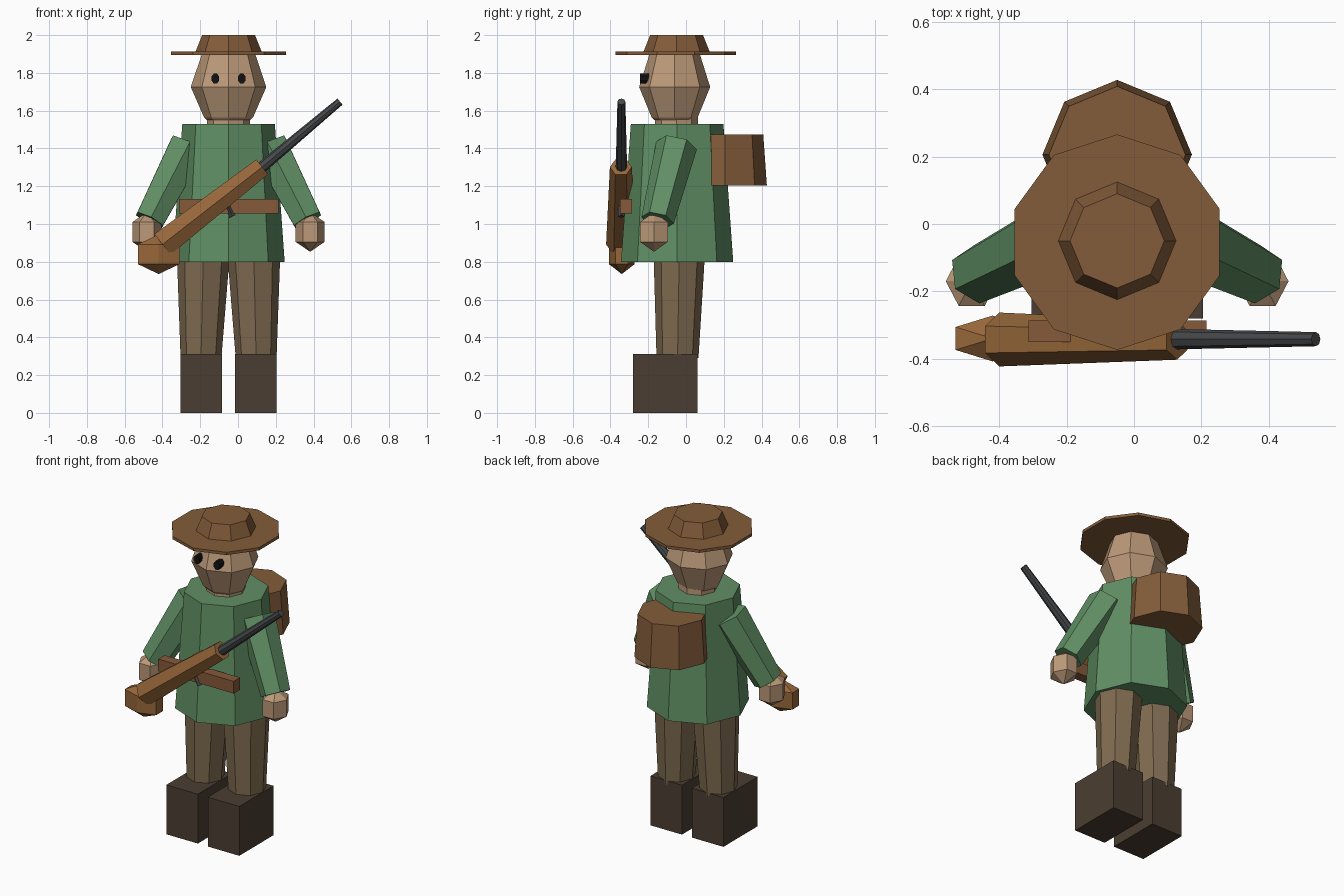
import bpy, bmesh
from math import cos, sin, tau, pi
from mathutils import Vector

if "Cube" in bpy.data.objects:
    bpy.data.objects.remove(bpy.data.objects["Cube"])

CX, CY = -0.05, -0.05   # body axis


def material(name, rgb):
    m = bpy.data.materials.new(name)
    m.diffuse_color = (*rgb, 1)
    m.use_nodes = True
    m.node_tree.nodes["Principled BSDF"].inputs["Base Color"].default_value = m.diffuse_color
    return m


GREEN = material("green_cloth", (0.12, 0.28, 0.13))
FELT = material("brown_felt", (0.23, 0.107, 0.042))
SKIN = material("skin", (0.50, 0.32, 0.19))
TROUSER = material("trouser_cloth", (0.21, 0.145, 0.08))
BOOT = material("boot_leather", (0.069, 0.048, 0.032))
WOOD = material("wood", (0.31, 0.136, 0.042))
LEATHER = material("leather", (0.24, 0.10, 0.042))
METAL = material("dark_metal", (0.061, 0.065, 0.069))
BLACK = material("black", (0.006, 0.006, 0.006))


def finish(name, bm, mat):
    bmesh.ops.remove_doubles(bm, verts=bm.verts, dist=1e-5)
    bmesh.ops.recalc_face_normals(bm, faces=bm.faces)
    me = bpy.data.meshes.new(name)
    bm.to_mesh(me)
    bm.free()
    me.materials.append(mat)
    ob = bpy.data.objects.new(name, me)
    bpy.context.collection.objects.link(ob)
    return ob


def loft(name, rings, sides, mat, u=(1, 0, 0), v=(0, 1, 0), turn=0.0):
    """Rings of (centre, radius along u, radius along v), joined and capped."""
    bm = bmesh.new()
    u, v = Vector(u), Vector(v)
    loops = []
    for c, ru, rv in rings:
        angles = [turn + tau * i / sides for i in range(sides)]
        loops.append([bm.verts.new(Vector(c) + u * ru * cos(a) + v * rv * sin(a))
                      for a in angles])
    for a, b in zip(loops, loops[1:]):
        for i in range(sides):
            j = (i + 1) % sides
            bm.faces.new((a[i], a[j], b[j], b[i]))
    bm.faces.new(loops[0])
    bm.faces.new(loops[-1])
    return finish(name, bm, mat)


def upright(name, x, y, profile, sides, mat, turn=0.0):
    """Vertical part from a (radius, z) profile."""
    return loft(name, [((x, y, z), r, r) for r, z in profile], sides, mat, turn=turn)


def rod(name, a, b, ra, rb, sides, mat):
    """Tapered rod between two points, a corner pointing along y."""
    d = (Vector(b) - Vector(a)).normalized()
    u = Vector((0, 1, 0))
    u = (u - d * u.dot(d)).normalized()
    return loft(name, [(a, ra, ra), (b, rb, rb)], sides, mat, u, d.cross(u))


def box(name, lo, hi, mat):
    bm = bmesh.new()
    bmesh.ops.create_cube(bm, size=1)
    for vert in bm.verts:
        vert.co = [(l + h) / 2 + c * (h - l) for l, h, c in zip(lo, hi, vert.co)]
    return finish(name, bm, mat)


def knob(name, c, rx, ry, rz, mat, turn=0.0):
    """Six-sided prism with pointed ends."""
    x, y, z = c
    steps = ((-1, 0), (-0.5, 1), (0.5, 1), (1, 0))
    return loft(name, [((x, y, z + h * rz), s * rx, s * ry) for h, s in steps],
                6, mat, turn=turn)


# Torso, neck and head
upright("tunic", CX, CY + 0.003, [(0.297, 0.80), (0.245, 1.53)], 8, GREEN)
upright("neck", CX, CY, [(0.113, 1.45), (0.113, 1.62)], 8, SKIN)
loft("head", [((CX, -0.06, z), r, r * 0.94) for r, z in
              ((0.115, 1.55), (0.13, 1.565), (0.2, 1.725), (0.143, 1.895))], 8, SKIN)

# Hat
upright("hat_brim", CX, CY - 0.004, [(0.32, 1.895), (0.32, 1.913)], 10, FELT, pi / 2)
upright("hat_crown", CX, CY, [(0.178, 1.905), (0.14, 2.0)], 8, FELT)

# Paired parts
for side, s in (("left", 1), ("right", -1)):
    loft(f"{side}_eye", [((CX + s * 0.07, y, 1.77), 0.022, 0.028) for y in (-0.243, -0.18)],
         8, BLACK, v=(0, 0, 1), turn=pi / 8)
    rod(f"{side}_sleeve", (CX + s * 0.215, -0.05, 1.415), (CX + s * 0.418, -0.15, 1.02),
        0.11, 0.088, 6, GREEN)
    knob(f"{side}_hand", (CX + s * 0.432, -0.17, 0.958), 0.077, 0.085, 0.105, SKIN)
    loft(f"{side}_leg", [((CX + s * 0.146, CY + 0.005, 0.29), 0.108, 0.111),
                         ((CX + s * 0.134, CY + 0.014, 0.82), 0.139, 0.135)], 8, TROUSER)
    x = CX + s * 0.145
    box(f"{side}_boot", (x - 0.11, -0.28, 0), (x + 0.11, 0.062, 0.312), BOOT)

# Belt and backpack
box("belt", (-0.313, -0.35, 1.055), (0.215, -0.287, 1.132), LEATHER)
upright("backpack", CX, 0.206, [(0.222, 1.205), (0.203, 1.475)], 8, FELT)

# Long gun slung across the front
rod("gun_stock", (-0.40, -0.343, 0.892), (0.128, -0.345, 1.302), 0.08, 0.058, 6, WOOD)
rod("gun_barrel", (0.09, -0.342, 1.27), (0.54, -0.342, 1.648), 0.031, 0.021, 8, METAL)
knob("gun_butt", (-0.42, -0.34, 0.84), 0.127, 0.068, 0.105, WOOD, pi / 6)
rod("gun_trigger", (-0.065, -0.343, 1.12), (-0.028, -0.343, 1.04), 0.018, 0.018, 4, METAL)
